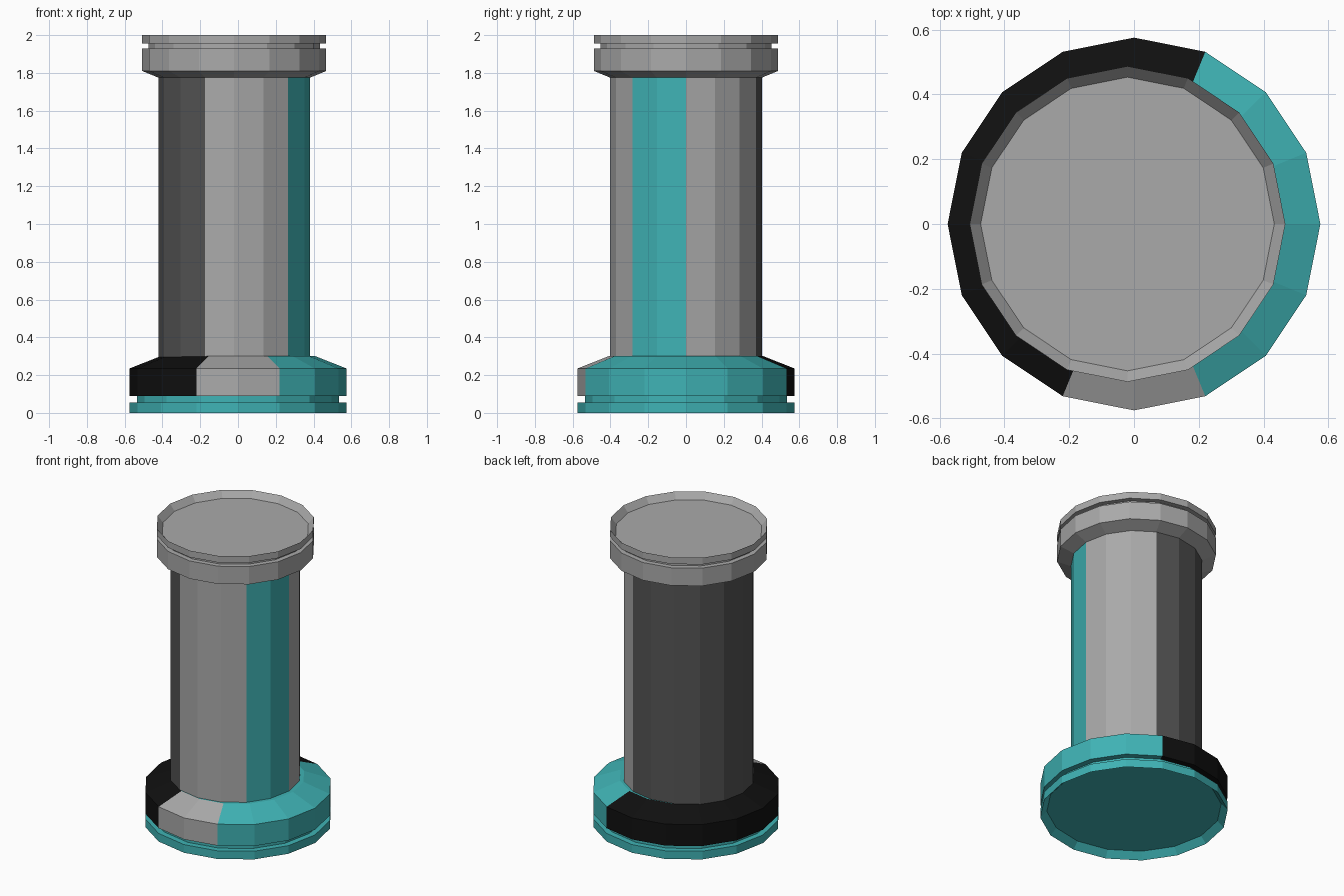
import bpy
import bmesh
from math import cos, sin, pi, degrees, atan2

if "Cube" in bpy.data.objects:
    bpy.data.objects.remove(bpy.data.objects["Cube"])

SIDES = 16


def material(name, rgb):
    m = bpy.data.materials.new(name)
    m.diffuse_color = (*rgb, 1)
    m.use_nodes = True
    m.node_tree.nodes["Principled BSDF"].inputs["Base Color"].default_value = m.diffuse_color
    return m


GREY = material("stone_grey", (0.4, 0.4, 0.4))
DARK = material("dark_grey", (0.09, 0.09, 0.09))
BLACK = material("black", (0.005, 0.005, 0.005))
TEAL = material("teal", (0.05, 0.45, 0.46))
MATS = [GREY, DARK, BLACK, TEAL]


def turned(name, profile, cx, paint):
    """Faceted lathe of (radius, z) points, capped at both ends.
    paint(angle, z, cap) picks each face's material."""
    bm = bmesh.new()
    rings = [[bm.verts.new((r * cos(2 * pi * i / SIDES), r * sin(2 * pi * i / SIDES), z))
              for i in range(SIDES)] for r, z in profile]
    for a, b in zip(rings, rings[1:]):
        for i in range(SIDES):
            j = (i + 1) % SIDES
            bm.faces.new((a[i], a[j], b[j], b[i]))
    bm.faces.new(rings[0][::-1])
    bm.faces.new(rings[-1])
    for f in bm.faces:
        c = f.calc_center_median()
        ang = degrees(atan2(c.y, c.x)) % 360
        f.material_index = MATS.index(paint(ang, c.z, len(f.verts) > 4))
    mesh = bpy.data.meshes.new(name)
    bm.to_mesh(mesh)
    bm.free()
    for m in MATS:
        mesh.materials.append(m)
    obj = bpy.data.objects.new(name, mesh)
    obj.location.x = cx
    bpy.context.collection.objects.link(obj)
    return obj


def paint_base(ang, z, cap):
    if cap or z < 0.08:
        return TEAL
    if 58 < ang < 255:
        return BLACK
    return GREY if 255 < ang < 290 else TEAL


def paint_column(ang, z, cap):
    if z > 1.76:
        return GREY
    if 325 < ang < 360:
        return TEAL
    return DARK if 65 < ang < 250 else GREY


# Foot: recessed underside, lower lip, groove, band and sloped shoulder
turned("base", [(0.535, 0.042), (0.575, 0), (0.575, 0.055), (0.535, 0.055),
                (0.535, 0.09), (0.575, 0.09), (0.575, 0.235), (0.41, 0.30)],
       0, paint_base)

# Shaft flaring into the capital, with groove, upper lip and recessed top
turned("column", [(0.402, 0.25), (0.402, 1.775), (0.487, 1.81), (0.487, 1.93),
                  (0.453, 1.93), (0.453, 1.955), (0.487, 1.955), (0.487, 2.0),
                  (0.453, 1.958)],
       -0.02, paint_column)
